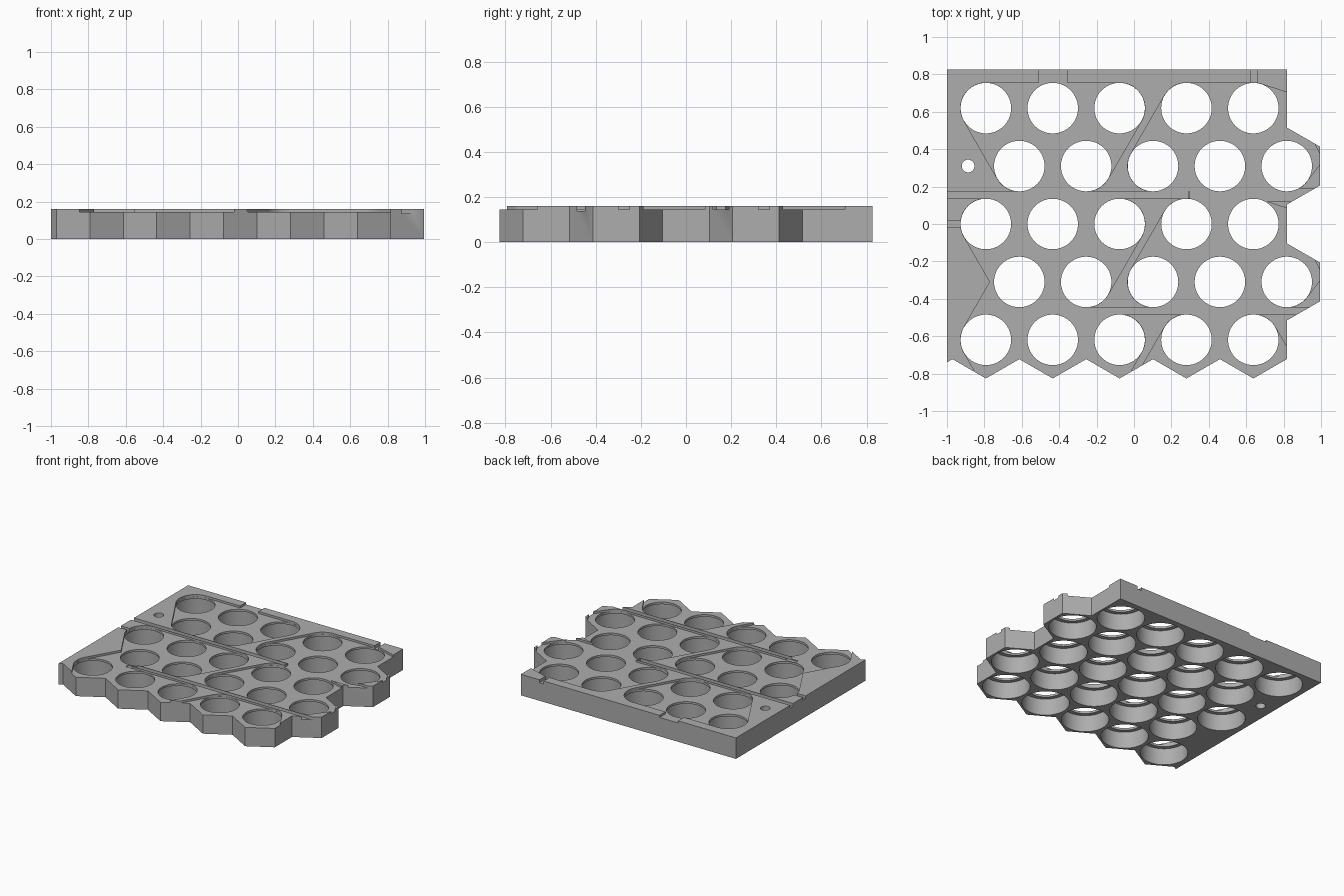
import bpy, bmesh, math
from mathutils import Vector
from mathutils.geometry import convex_hull_2d

if "Cube" in bpy.data.objects:
    bpy.data.objects.remove(bpy.data.objects["Cube"])

PITCH, ROW = 0.3575, 0.3097          # honeycomb spacing
HOLE, POCKET = 0.135, 0.165          # upper opening and lower cell pocket radii
TOP, LIP, FLOOR, GROOVE = 0.16, 0.128, 0.144, 0.137
SEG = 64


def cell(row, col):
    """Centre of a cell; row 0 is the back row, odd rows are shifted right."""
    return (-0.792 + PITCH * (col + 0.5 * (row % 2)), ROW * (2 - row))


def make_object(name, bm):
    bmesh.ops.recalc_face_normals(bm, faces=bm.faces)
    me = bpy.data.meshes.new(name)
    bm.to_mesh(me)
    bm.free()
    ob = bpy.data.objects.new(name, me)
    bpy.context.collection.objects.link(ob)
    return ob


def prism(name, pts, z0, z1):
    bm = bmesh.new()
    lo = [bm.verts.new((x, y, z0)) for x, y in pts]
    hi = [bm.verts.new((x, y, z1)) for x, y in pts]
    bm.faces.new(lo)
    bm.faces.new(hi)
    n = len(pts)
    for i in range(n):
        j = (i + 1) % n
        bm.faces.new((lo[i], lo[j], hi[j], hi[i]))
    return make_object(name, bm)


def ring(c, r, n=SEG):
    return [(c[0] + r * math.cos(2 * math.pi * i / n),
             c[1] + r * math.sin(2 * math.pi * i / n)) for i in range(n)]


def box(x0, x1, y0, y1):
    return [(x0, y0), (x1, y0), (x1, y1), (x0, y1)]


def recess(cells, extra=()):
    """Shallow strip recess: the hull around a group of cells."""
    pts = [p for c in cells for p in ring(cell(*c), HOLE + 0.0007)] + list(extra)
    hull = convex_hull_2d([Vector(p) for p in pts])
    return prism("recess_cutter", [pts[i] for i in hull], FLOOR, 0.3)


# plate outline: straight back and left, honeycomb edge at right and front
A, S = PITCH / 2, PITCH / math.sqrt(3)
outline = [(-1, 0.826), (0.817, 0.826)]
for row in (1, 3):
    cx, cy = cell(row, 4)
    outline += [(cx, cy + S), (cx + A, cy + S / 2), (cx + A, cy - S / 2), (cx, cy - S)]
outline.append((0.817, cell(4, 0)[1] - S / 2))
for col in range(4, -1, -1):
    cx, cy = cell(4, col)
    outline += [(cx, cy - S), (cx - A, cy - S / 2)]
outline.append((-1, cell(4, 0)[1] - S / 2 - 0.017))
plate = prism("cell_holder_plate", outline, 0, TOP)

cutters = []

# strip recesses on the top face (rows 5 lie outside, so the recess opens to the front)
cutters.append(recess([(0, 0), (0, 2), (1, 0), (1, 1)]))
cutters.append(recess([(0, 3), (0, 4), (1, 2), (1, 4)], [(0.83, 0.70), (1.01, 0.34)]))
cutters.append(recess([(2, 0), (2, 2), (3, 0), (3, 1)]))
cutters.append(recess([(2, 3), (2, 4), (3, 2), (3, 4)], [(0.83, 0.08), (1.01, -0.28)]))
cutters.append(recess([(4, 0), (4, 2), (5, 0), (5, 1)]))
cutters.append(recess([(4, 3), (4, 4), (5, 2), (5, 4)]))
cutters.append(recess([(3, 0), (4, 0)]))                      # left link
cutters.append(prism("link_cutter", box(0.3, 1.1, 0.12, 0.19), FLOOR, 0.3))
cutters.append(prism("tab_cutter", box(-0.51, -0.355, 0.70, 0.9), FLOOR, 0.3))

# narrow wire grooves
for b in ((-1.1, 0.29, 0.137, 0.173), (-0.61, 1.1, -0.483, -0.447),
          (0.625, 0.66, 0.70, 0.9), (-1.1, -0.88, -0.015, 0.015)):
    cutters.append(prism("groove_cutter", box(*b), GROOVE, 0.31))

# stepped cell bores: wide pocket below, narrower opening above
bm = bmesh.new()
for row in range(5):
    for col in range(5):
        loops = [[bm.verts.new((x, y, z)) for x, y in ring(cell(row, col), r)]
                 for r, z in ((POCKET, -0.1), (POCKET, LIP), (HOLE, LIP), (HOLE, 0.35))]
        bm.faces.new(loops[0])
        bm.faces.new(loops[-1])
        for a, b in zip(loops, loops[1:]):
            for i in range(SEG):
                j = (i + 1) % SEG
                bm.faces.new((a[i], a[j], b[j], b[i]))
cutters.append(make_object("bore_cutter", bm))

# small screw hole
cutters.append(prism("screw_cutter", ring((-0.887, 0.31), 0.034, 32), -0.1, 0.35))

# cut everything and discard the cutters
bpy.context.view_layer.objects.active = plate
plate.select_set(True)
for c in cutters:
    m = plate.modifiers.new("cut", 'BOOLEAN')
    m.operation, m.solver, m.object = 'DIFFERENCE', 'EXACT', c
    bpy.ops.object.modifier_apply(modifier=m.name)
    bpy.data.objects.remove(c)

mat = bpy.data.materials.new("grey_plastic")
mat.diffuse_color = (0.42, 0.42, 0.42, 1)
mat.use_nodes = True
mat.node_tree.nodes["Principled BSDF"].inputs["Base Color"].default_value = mat.diffuse_color
plate.data.materials.clear()
plate.data.materials.append(mat)
bpy.ops.object.shade_smooth_by_angle(angle=math.radians(30))
